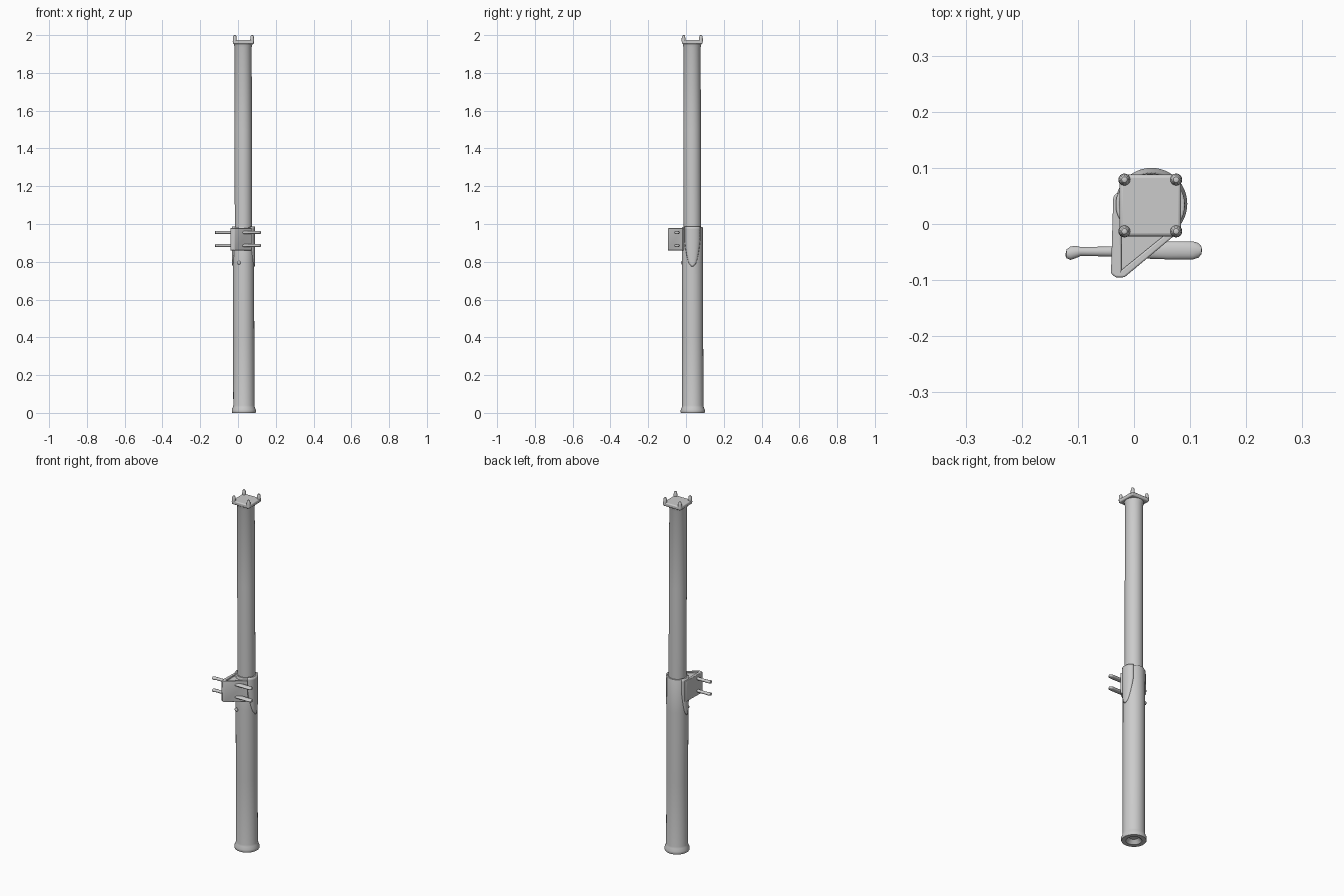
import bpy, bmesh, math
from mathutils import Vector, Matrix

if "Cube" in bpy.data.objects:
    bpy.data.objects.remove(bpy.data.objects["Cube"])


def finish(name, bm, bevel=0.0, smooth=True):
    bmesh.ops.recalc_face_normals(bm, faces=bm.faces)
    me = bpy.data.meshes.new(name)
    bm.to_mesh(me)
    bm.free()
    ob = bpy.data.objects.new(name, me)
    bpy.context.collection.objects.link(ob)
    if bevel:
        m = ob.modifiers.new("bevel", 'BEVEL')
        m.width, m.segments = bevel, 3
    if smooth:
        bpy.ops.object.select_all(action='DESELECT')
        bpy.context.view_layer.objects.active = ob
        ob.select_set(True)
        bpy.ops.object.shade_smooth_by_angle(angle=math.radians(40))
    return ob


def loft(name, rings, axis=(0, 0, 1), n=48):
    """Rings of (centre, radius_u, radius_v) joined along an axis, ends capped."""
    bm = bmesh.new()
    rot = Vector((0, 0, 1)).rotation_difference(Vector(axis)).to_matrix()
    loops = []
    for c, ru, rv in rings:
        loops.append([bm.verts.new(Vector(c) + rot @ Vector((ru * math.cos(a), rv * math.sin(a), 0)))
                      for a in (2 * math.pi * i / n for i in range(n))])
    for a, b in zip(loops, loops[1:]):
        for i in range(n):
            bm.faces.new((a[i], a[(i + 1) % n], b[(i + 1) % n], b[i]))
    bm.faces.new(loops[0])
    bm.faces.new(loops[-1])
    return finish(name, bm)


def prism(name, pts, z0, z1, bevel):
    bm = bmesh.new()
    f = bm.faces.new([bm.verts.new((x, y, z0)) for x, y in pts])
    top = bmesh.ops.extrude_face_region(bm, geom=[f])["geom"]
    bmesh.ops.translate(bm, vec=(0, 0, z1 - z0), verts=[v for v in top if isinstance(v, bmesh.types.BMVert)])
    return finish(name, bm, bevel)


def pole(name, profile):
    """Upright tube; its axis leans slightly from the foot to the head."""
    loft(name, [((0.031 - 0.002 * z, 0.036 - 0.002 * z, z), r, r) for r, z in profile])


# lower tube with flared foot and recessed underside
pole("lower_tube", [(0.022, 0.02), (0.036, 0.004), (0.04, 0), (0.062, 0), (0.064, 0.003),
                    (0.064, 0.016), (0.058, 0.03), (0.056, 0.04), (0.056, 0.4), (0.056, 0.8),
                    (0.055, 0.98), (0.053, 0.985), (0.045, 0.985)])

# upper tube with collar under the head
pole("upper_tube", [(0.046, 0.95), (0.046, 1.5), (0.045, 1.935), (0.048, 1.945), (0.05, 1.96)])

# square head plate with raised rim and corner pegs
cx, cy, h = 0.029, 0.033, 0.055
prism("head_plate", [(cx + sx * h, cy + sy * h) for sx, sy in ((-1, -1), (1, -1), (1, 1), (-1, 1))],
      1.953, 1.974, 0.006)
for i, (sx, sy) in enumerate(((-1, -1), (1, -1), (1, 1), (-1, 1))):
    px, py = cx + sx * 0.046, cy + sy * 0.046
    loft(f"head_peg_{i + 1}", [((px, py, z), r, r) for r, z in
                              ((0.011, 1.965), (0.01, 1.98), (0.008, 1.994), (0.005, 1.999), (0.002, 2.0))], n=16)

# curved tongues clasping the tube sides
def tongue(name, mid, half, z_tip):
    bm = bmesh.new()
    rows, cols = 14, 12
    grid = []
    for r in range(rows + 1):
        t = r / rows
        z = z_tip + (0.988 - z_tip) * t
        w = half * min(1, 0.12 + 1.1 * math.sqrt(t) if t < 0.65 else 1)
        grid.append([])
        for c in range(cols + 1):
            u = 2 * c / cols - 1
            a = mid + w * u
            rad = 0.0555 + 0.006 * (1 - abs(u) ** 4)
            grid[-1].append(bm.verts.new((0.029 + rad * math.cos(a), 0.034 + rad * math.sin(a), z)))
    for r in range(rows):
        for c in range(cols):
            bm.faces.new((grid[r][c], grid[r][c + 1], grid[r + 1][c + 1], grid[r + 1][c]))
    ob = finish(name, bm)
    m = ob.modifiers.new("thickness", 'SOLIDIFY')
    m.thickness = 0.008
    m.offset = -1


tongue("right_tongue", 0.0, 0.85, 0.775)
tongue("left_tongue", math.pi, 0.6, 0.78)

# triangular bracket: side plate, diagonal plate and the filled core
prism("bracket_side_plate", [(-0.041, -0.088), (-0.033, -0.095), (-0.022, -0.095), (-0.023, 0.05),
                             (-0.031, 0.056), (-0.037, 0.048)], 0.86, 0.978, 0.003)
prism("bracket_diagonal_plate", [(-0.034, -0.095), (-0.017, -0.095), (0.074, -0.019),
                                 (0.064, -0.012), (-0.026, -0.085)], 0.86, 0.978, 0.003)
prism("bracket_core", [(-0.03, -0.088), (-0.02, -0.088), (0.066, -0.016), (0.03, 0.03), (-0.028, 0.03)],
      0.864, 0.97, 0.002)

# pair of cross hooks through the bracket
for i, z in enumerate((0.886, 0.955)):
    path = [(-0.122, -0.055, 0.002), (-0.12, -0.053, 0.008), (-0.113, -0.052, 0.012),
            (-0.104, -0.05, 0.011), (-0.095, -0.049, 0.008), (-0.03, -0.049, 0.009),
            (0.03, -0.048, 0.014), (0.06, -0.047, 0.016), (0.105, -0.047, 0.016),
            (0.115, -0.047, 0.013), (0.12, -0.047, 0.007), (0.121, -0.047, 0.002)]
    loft(f"cross_hook_{i + 1}", [((x, y, z), min(w, 0.008), w) for x, y, w in path], (1, 0, 0), 20)

# small bolts on the lower tube
for name, c, d in (("front_bolt", (0.004, -0.018, 0.795), (0, -1, 0)),
                   ("right_bolt", (0.083, 0.034, 0.785), (1, 0, 0))):
    c, d = Vector(c), Vector(d)
    loft(name, [(c + d * s, r, r) for s, r in ((-0.01, 0.01), (0.004, 0.01), (0.007, 0.006), (0.008, 0.002))], d, 16)
